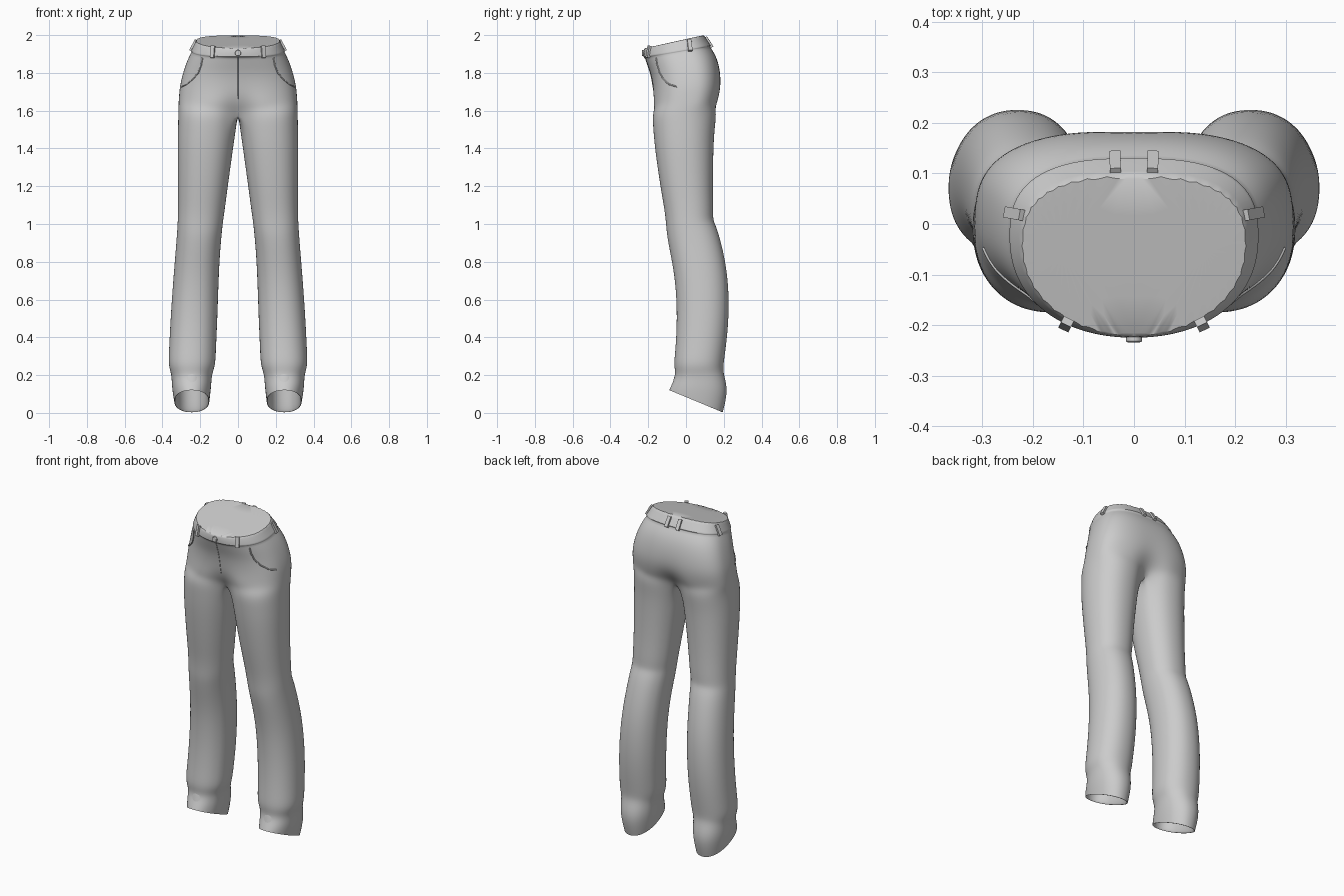
import bpy, bmesh, math
from mathutils import Vector
from mathutils.bvhtree import BVHTree

if "Cube" in bpy.data.objects:
    bpy.data.objects.remove(bpy.data.objects["Cube"])

K, M = 20, 8            # outer and inner segments of each half ring

# Hip rings: z front, z back, half width, y front, y back, centre dent
HIPS = [(1.93, 2.00, .222, -.222, .095, 0), (1.908, 1.97, .235, -.226, .115, 0),
        (1.885, 1.945, .247, -.225, .131, 0), (1.879, 1.938, .245, -.216, .128, 0),
        (1.84, 1.89, .268, -.203, .160, 0), (1.79, 1.82, .290, -.186, .180, 0),
        (1.73, 1.74, .308, -.179, .188, .004), (1.68, 1.68, .313, -.179, .181, .014),
        (1.63, 1.63, .316, -.181, .169, .04)]
# Leg rings: z front, z back, x inner, x outer, y front, y back
LEGS = [(1.585, 1.585, 0, .317, -.180, .163), (1.50, 1.50, .012, .319, -.174, .152),
        (1.40, 1.40, .026, .321, -.166, .146), (1.20, 1.20, .054, .318, -.137, .142),
        (1.08, 1.07, .070, .318, -.115, .146), (1.00, 1.02, .080, .320, -.106, .143),
        (.94, .98, .085, .323, -.102, .165), (.85, .86, .095, .331, -.085, .198),
        (.70, .70, .103, .344, -.056, .226), (.50, .50, .109, .358, -.047, .229),
        (.33, .33, .117, .366, -.057, .210), (.25, .25, .120, .370, -.066, .198),
        (.20, .21, .139, .352, -.053, .198), (.15, .12, .142, .351, -.077, .226),
        (.12, .0, .152, .338, -.090, .195), (.125, .012, .162, .328, -.080, .185),
        (.24, .17, .162, .328, -.05, .185)]


def spow(v, n):
    return math.copysign(abs(v) ** (2 / n), v)


def tilt(y, zf, zb, yf, yb):
    return zf + (zb - zf) * (y - yf) / (yb - yf)


def hip_ring(i):
    zf, zb, rx, yf, yb, dent = HIPS[i]
    cy, pts = yf + .56 * (yb - yf), []
    for k in range(K + 1):
        t = math.pi * k / K
        front = t < math.pi / 2
        n = 2.05 + .07 * i if front else 2.7
        x = rx * spow(math.sin(t), n) if 0 < k < K else 0
        c = spow(math.cos(t), n)
        y = cy - c * ((cy - yf) if front else (yb - cy))
        z = tilt(y, zf, zb, yf, yb)
        y += math.copysign(dent * math.exp(-(x / .07) ** 2), c)
        pts.append((x, y, z))
    return pts


def leg_ring(i):
    zf, zb, xi, xo, yf, yb = LEGS[i]
    cx, cy, rx, ry = (xi + xo) / 2, (yf + yb) / 2, (xo - xi) / 2, (yb - yf) / 2
    angles = [-55 + 290 * k / K for k in range(K + 1)] + [235 + 70 * k / M for k in range(1, M)]
    pts = []
    for k, a in enumerate(angles):
        s, c = math.sin(math.radians(a)), math.cos(math.radians(a))
        x, y = cx + rx * spow(s, 2.2), cy - ry * spow(c, 2.2)
        if i == 0 and (k == 0 or k >= K):
            x = 0
        pts.append((x, y, tilt(y, zf, zb, yf, yb)))
    return pts


# Trousers: half body lofted from waist to hem, then mirrored
bm = bmesh.new()
rings = [[bm.verts.new(p) for p in hip_ring(i)] for i in range(len(HIPS))]
rings += [[bm.verts.new(p) for p in leg_ring(i)] for i in range(len(LEGS))]
for r, (a, b) in enumerate(zip(rings, rings[1:])):
    count = K if r < len(HIPS) else K + M
    for k in range(count):
        j = (k + 1) % (K + M)
        bm.faces.new((a[k], b[k], b[j], a[j]))
cap = bm.faces.new(rings[0])
bm.faces.new(rings[-1])
bmesh.ops.recalc_face_normals(bm, faces=bm.faces)
cap.normal_update()
if cap.normal.z < 0:
    bmesh.ops.reverse_faces(bm, faces=bm.faces)
crease = bm.edges.layers.float.new('crease_edge')
for ring, value in ((rings[0], .9), (rings[2], .6), (rings[3], .6), (rings[-3], .8), (rings[-1], 1)):
    inside = set(ring)
    for e in bm.edges:
        if e.verts[0] in inside and e.verts[1] in inside:
            e[crease] = value
mesh = bpy.data.meshes.new('trousers')
bm.to_mesh(mesh)
bm.free()
trousers = bpy.data.objects.new('trousers', mesh)
bpy.context.collection.objects.link(trousers)
mirror = trousers.modifiers.new('mirror', 'MIRROR')
mirror.use_clip = True
sub = trousers.modifiers.new('smooth', 'SUBSURF')
sub.levels = sub.render_levels = 2
bpy.context.view_layer.objects.active = trousers
trousers.select_set(True)
bpy.ops.object.convert(target='MESH')
bpy.ops.object.shade_smooth_by_angle(angle=math.radians(40))
bpy.context.view_layer.update()
skin = BVHTree.FromObject(trousers, bpy.context.evaluated_depsgraph_get())


def on_skin(p):
    loc, normal, _, _ = skin.find_nearest(Vector(p))
    return loc, normal


def belt_loop(name, p):
    loc, n = on_skin(p)
    bpy.ops.mesh.primitive_cube_add(size=1)
    o = bpy.context.object
    o.name = name
    o.scale = (.022, .014, .064)
    o.location = loc + n * .003
    o.rotation_euler = n.to_track_quat('Y', 'Z').to_euler()
    bev = o.modifiers.new('bevel', 'BEVEL')
    bev.width, bev.segments = .003, 2


def seam(name, pts, radius):
    path = []
    for a, b in zip(pts, pts[1:]):
        path += [Vector(a).lerp(Vector(b), i / 6) for i in range(6)]
    path.append(Vector(pts[-1]))
    cu = bpy.data.curves.new(name, 'CURVE')
    cu.dimensions, cu.bevel_depth, cu.bevel_resolution = '3D', radius, 2
    sp = cu.splines.new('POLY')
    sp.points.add(len(path) - 1)
    for point, p in zip(sp.points, path):
        point.co = (*on_skin(p)[0], 1)
    bpy.context.collection.objects.link(bpy.data.objects.new(name, cu))


# Belt loops and curved front pocket edges on both sides
for s, side in ((1, 'left'), (-1, 'right')):
    belt_loop('front_belt_loop_' + side, (s * .135, -.2, 1.912))
    belt_loop('side_belt_loop_' + side, (s * .235, .02, 1.945))
    belt_loop('back_belt_loop_' + side, (s * .037, .12, 1.962))
    seam('pocket_edge_' + side, [(s * .198, -.17, 1.88), (s * .208, -.17, 1.84),
         (s * .228, -.165, 1.80), (s * .255, -.14, 1.77), (s * .285, -.1, 1.742),
         (s * .306, -.05, 1.728)], .004)

# Fly seam
seam('fly_seam', [(0, -.22, 1.885), (0, -.2, 1.82), (0, -.18, 1.74), (0, -.17, 1.66)], .002)

# Waist button
loc, n = on_skin((0, -.24, 1.905))
bpy.ops.mesh.primitive_cylinder_add(vertices=20, radius=.016, depth=.014)
button = bpy.context.object
button.name = 'waist_button'
button.location = loc + n * .002
button.rotation_euler = n.to_track_quat('Z', 'Y').to_euler()
bev = button.modifiers.new('bevel', 'BEVEL')
bev.width, bev.segments = .003, 2
bpy.ops.object.shade_smooth_by_angle(angle=math.radians(40))
